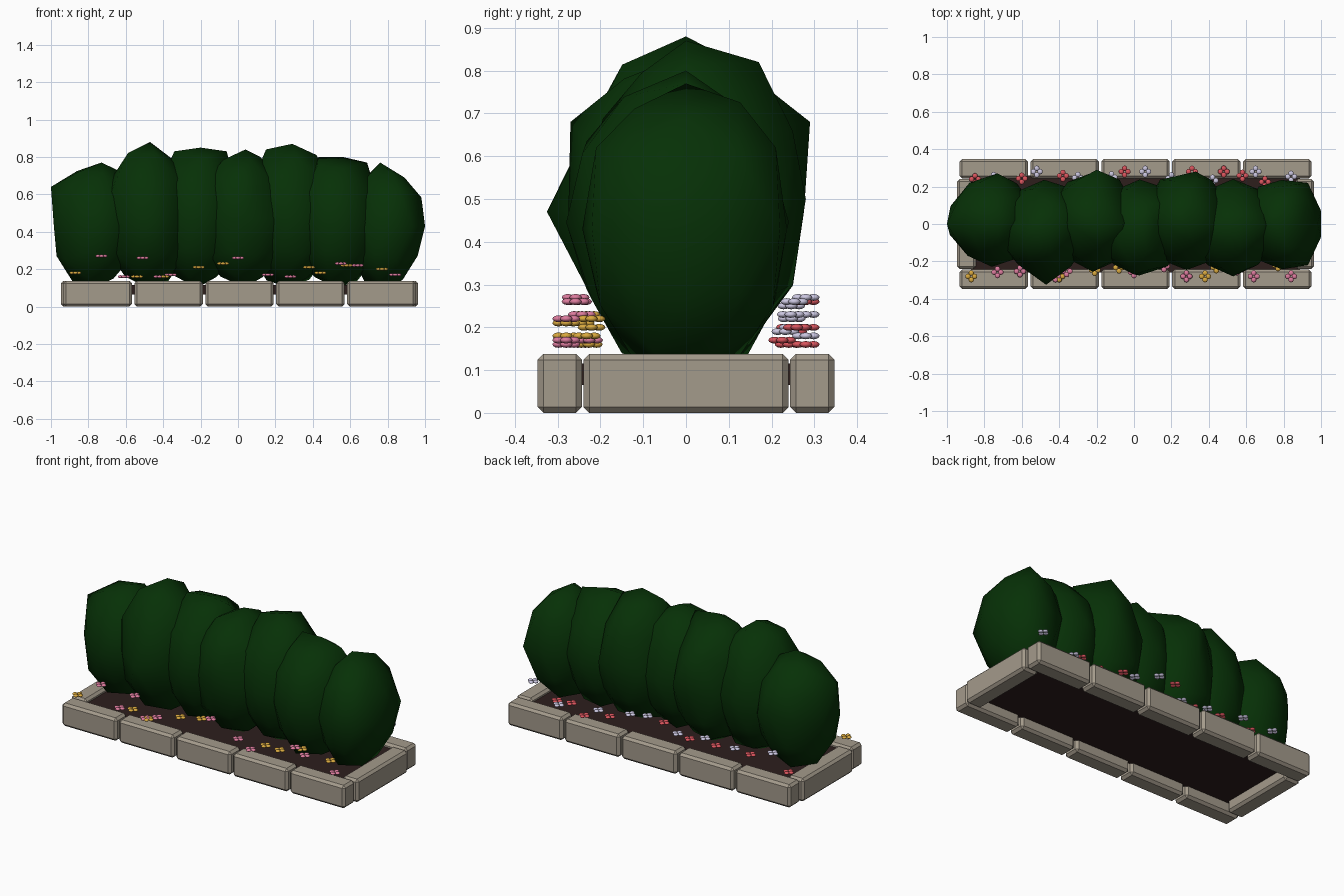
import bpy, bmesh, random
from mathutils import Vector, Matrix

random.seed(4)
if "Cube" in bpy.data.objects:
    bpy.data.objects.remove(bpy.data.objects["Cube"], do_unlink=True)


def material(name, red, green, blue):
    mat = bpy.data.materials.new(name)
    mat.use_nodes = True
    colour = (red, green, blue, 1)
    mat.diffuse_color = colour
    bsdf = mat.node_tree.nodes["Principled BSDF"]
    bsdf.inputs["Base Color"].default_value = colour
    bsdf.inputs["Roughness"].default_value = 0.9
    return mat


stone = material("warm grey stone", 0.37, 0.325, 0.26)
soil = material("dark soil", 0.026, 0.013, 0.012)
leaf = material("deep green leaf", 0.002, 0.03, 0.002)
gold = material("gold petal", 0.7, 0.4, 0.05)
pink = material("pink petal", 0.72, 0.2, 0.34)
red = material("red petal", 0.7, 0.09, 0.11)
lavender = material("lavender petal", 0.6, 0.57, 0.75)


def make(name, bm, mat, smooth=False):
    mesh = bpy.data.meshes.new(name)
    bm.to_mesh(mesh)
    bm.free()
    mesh.materials.append(mat)
    for face in mesh.polygons:
        face.use_smooth = smooth
    obj = bpy.data.objects.new(name, mesh)
    bpy.context.collection.objects.link(obj)


def block(name, centre, size, mat, bevel):
    bm = bmesh.new()
    bmesh.ops.create_cube(bm, size=1)
    bmesh.ops.scale(bm, vec=Vector(size), verts=bm.verts)
    bmesh.ops.translate(bm, vec=Vector(centre), verts=bm.verts)
    if bevel:
        bmesh.ops.bevel(bm, geom=bm.edges[:], offset=bevel, segments=1,
                        affect='EDGES', profile=0.5)
    make(name, bm, mat)


# Stone border: five blocks front and back, one at each end
height = 0.138
middle = 0.008
chamfer = 0.014
for side, label in ((-1, "front"), (1, "back")):
    for i in range(5):
        x = (i - 2) * 0.379 + middle
        block(f"{label}_stone_{i + 1}", (x, side * 0.295, height / 2),
              (0.366, 0.104, height), stone, chamfer)
for side, label in ((-1, "right"), (1, "left")):
    block(f"{label}_end_stone", (side * 0.904 + middle, 0, height / 2),
          (0.103, 0.48, height), stone, chamfer)

# Soil bed
block("soil_bed", (middle, 0, 0.09), (1.76, 0.52, 0.05), soil, 0)


# Hedge: staggered irregular balls, with a few corners pulled to shape
def bush(name, x, y, top, width, depth, pulls):
    bottom = 0.1
    centre = Vector((x, y, (top + bottom) / 2))
    radii = Vector((width, depth, (top - bottom) / 2))
    bm = bmesh.new()
    bmesh.ops.create_icosphere(bm, subdivisions=2, radius=1)
    unit = {vert: vert.co.normalized() for vert in bm.verts}
    for vert, direction in unit.items():
        upright = abs(direction.z) > 0.95
        swell = 1 if upright else random.uniform(0.97, 1.06)
        vert.co = centre + direction * radii * swell
    for target in map(Vector, pulls):
        offset = target - centre
        way = Vector(a / b for a, b in zip(offset, radii)).normalized()
        nearest = max(unit, key=lambda vert: unit[vert].dot(way))
        nearest.co = target
        del unit[nearest]
    make(name, bm, leaf, True)


bush("right_end_bush", -.76, .02, .76, .225, .24,
     [(-1, 0, .64), (-.97, 0, .27), (-.73, 0, .77), (-.73, .27, .5), (-.88, .22, .45)])
bush("right_outer_bush", -.48, -.02, .86, .24, .25,
     [(-.47, 0, .88), (-.47, -.325, .47), (-.6, 0, .8), (-.3, 0, .75)])
bush("right_inner_bush", -.22, .02, .84, .235, .26,
     [(-.2, 0, .85), (-.34, 0, .83), (-.06, 0, .83), (-.2, .29, .68)])
bush("middle_bush", .03, -.02, .83, .245, .245,
     [(.04, 0, .84), (.12, 0, .8), (0, -.27, .68)])
bush("left_inner_bush", .28, .02, .86, .23, .255,
     [(.29, 0, .87), (.15, 0, .84), (.42, 0, .81), (.3, .17, .82), (.33, .28, .5)])
bush("left_outer_bush", .53, -.02, .79, .235, .25,
     [(.56, 0, .8), (.69, 0, .77), (.43, 0, .8)])
mirrored = [(x, side * y, z) for side in (-1, 1)
            for x, y, z in ((1, .07, .43), (.93, .22, .43), (.86, .21, .62))]
bush("left_end_bush", .79, 0, .76, .205, .24,
     mirrored + [(.76, 0, .77), (.89, 0, .69), (.96, 0, .27)])


# Flowers: four flat oval petals in a cross, scattered along one side of the bed
def flowers(name, mat, side, places):
    bm = bmesh.new()
    size = Matrix.Diagonal((0.0145, 0.0145, 0.008, 1))
    for i, (x, z) in enumerate(places):
        y = side * (0.28 if i % 3 == 0 else random.uniform(0.22, 0.26))
        for step in ((1, 0, 0), (-1, 0, 0), (0, 1, 0), (0, -1, 0)):
            place = Matrix.Translation(Vector((x, y, z)) + Vector(step) * 0.018)
            bmesh.ops.create_icosphere(bm, subdivisions=2, radius=1, matrix=place @ size)
    make(name, bm, mat, True)


flowers("gold_flowers", gold, -1, [
    (-.87, .18), (-.54, .16), (-.21, .21), (-.4, .16), (-.08, .23),
    (.44, .18), (.38, .21), (.58, .22), (.77, .2)])
flowers("pink_flowers", pink, -1, [
    (.28, .16), (-.73, .27), (-.61, .16), (.84, .17), (-.51, .26), (-.36, .17),
    (-.42, .16), (0, .26), (.16, .17), (.64, .22), (.55, .23)])
flowers("red_flowers", red, 1, [
    (.31, .2), (-.85, .16), (-.6, .2), (-.05, .26), (-.38, .2),
    (-.2, .19), (.48, .16), (.58, .2), (.7, .17)])
flowers("lavender_flowers", lavender, 1, [
    (-.52, .23), (-.75, .25), (-.3, .22), (.06, .27), (-.12, .2),
    (.2, .23), (.65, .18), (.84, .26), (.42, .19)])
